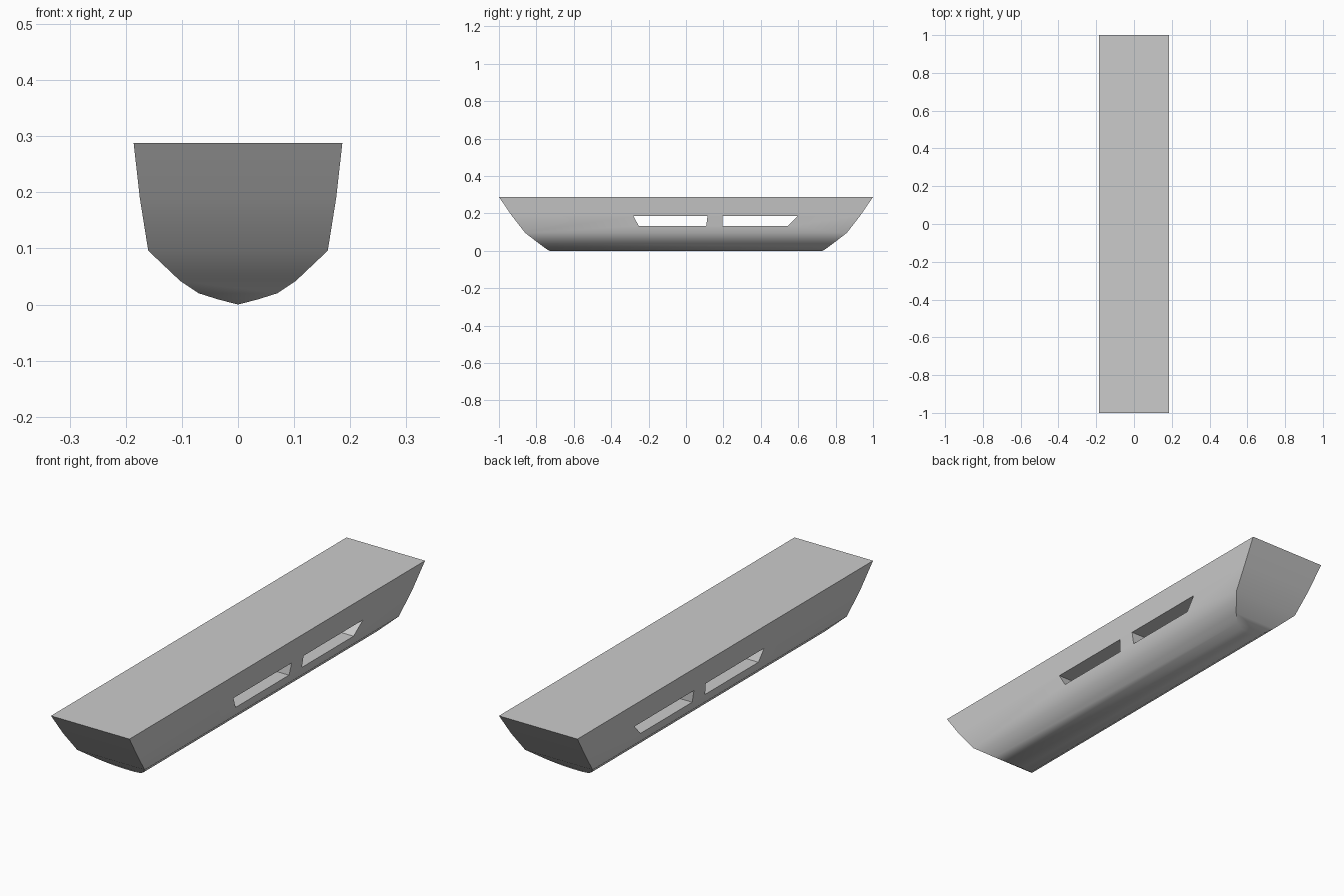
import bpy, bmesh, math

if "Cube" in bpy.data.objects:
    bpy.data.objects.remove(bpy.data.objects["Cube"])


def make_object(name, bm):
    bmesh.ops.recalc_face_normals(bm, faces=bm.faces)
    mesh = bpy.data.meshes.new(name)
    bm.to_mesh(mesh)
    bm.free()
    obj = bpy.data.objects.new(name, mesh)
    bpy.context.collection.objects.link(obj)
    return obj


# Hull: half section (half width, height) and half length at each level
levels = [(0.186, 0.288, 1.0), (0.175, 0.19, 0.933), (0.16, 0.096, 0.86),
          (0.103, 0.042, 0.79), (0.07, 0.02, 0.76), (0.035, 0.009, 0.745)]
keel = (0.0, 0.73)

bm = bmesh.new()
rings = [[bm.verts.new((sx * x, sy * y, z))
          for sx, sy in ((1, -1), (1, 1), (-1, 1), (-1, -1))]
         for x, z, y in levels]
k0 = bm.verts.new((0, -keel[1], keel[0]))
k1 = bm.verts.new((0, keel[1], keel[0]))
bm.faces.new(rings[0])                                   # flat deck
for a, b in zip(rings, rings[1:]):                       # sides and raked ends
    for i in range(4):
        j = (i + 1) % 4
        bm.faces.new((a[i], a[j], b[j], b[i]))
r = rings[-1]                                            # keel
bm.faces.new((r[0], r[1], k1, k0))
bm.faces.new((r[2], r[3], k0, k1))
bm.faces.new((r[1], r[2], k1))
bm.faces.new((r[3], r[0], k0))
hull = make_object("hull", bm)


# Slots through the hull from side to side: (y, z) outlines
def slot_cutter(name, outline):
    bm = bmesh.new()
    face = bm.faces.new([bm.verts.new((-0.3, y, z)) for y, z in outline])
    ext = bmesh.ops.extrude_face_region(bm, geom=[face])
    verts = [v for v in ext["geom"] if isinstance(v, bmesh.types.BMVert)]
    bmesh.ops.translate(bm, verts=verts, vec=(0.6, 0, 0))
    obj = make_object(name, bm)
    obj.hide_render = True
    return obj


slots = [[(-0.28, 0.185), (-0.253, 0.133), (0.108, 0.133), (0.115, 0.185)],
         [(0.195, 0.185), (0.195, 0.133), (0.545, 0.133), (0.597, 0.185)]]

bpy.context.view_layer.objects.active = hull
hull.select_set(True)
for outline in slots:
    cutter = slot_cutter("slot_cutter", outline)
    mod = hull.modifiers.new("slot", 'BOOLEAN')
    mod.operation = 'DIFFERENCE'
    mod.solver = 'EXACT'
    mod.object = cutter
    bpy.ops.object.modifier_apply(modifier=mod.name)
    bpy.data.objects.remove(cutter)

bpy.ops.object.shade_smooth_by_angle(angle=math.radians(40))
